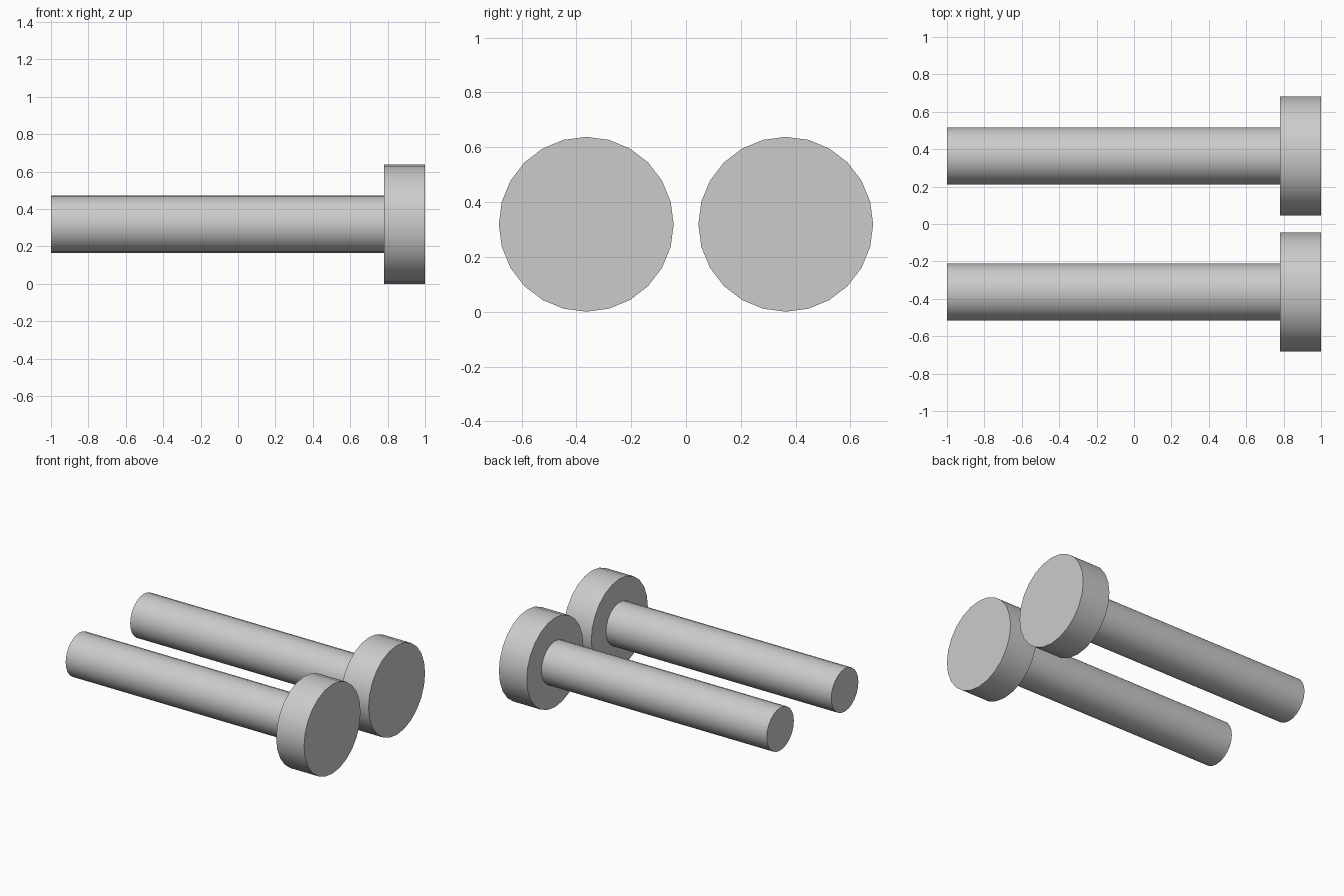
import bpy
from math import pi, radians

cube = bpy.data.objects.get("Cube")
if cube:
    bpy.data.objects.remove(cube, do_unlink=True)

steel = bpy.data.materials.new("grey steel")
steel.use_nodes = True
colour = (0.6, 0.6, 0.6, 1)
steel.diffuse_color = colour
steel.node_tree.nodes["Principled BSDF"].inputs["Base Color"].default_value = colour

HEAD_RADIUS = 0.319
SHAFT_RADIUS = 0.153
SPACING = 0.364
SHOULDER = 0.78  # x where the shaft meets the head


def rod(name, radius, x0, x1, y):
    """Smooth-sided cylinder lying along x."""
    bpy.ops.mesh.primitive_cylinder_add(
        vertices=24, radius=radius, depth=x1 - x0,
        location=((x0 + x1) / 2, y, HEAD_RADIUS), rotation=(0, pi / 2, 0))
    obj = bpy.context.object
    obj.name = name
    obj.data.materials.append(steel)
    bpy.ops.object.shade_smooth_by_angle(angle=radians(30))


# Two matching pins, each a long shaft with a wide flat head
for side, y in (("front", -SPACING), ("back", SPACING)):
    rod(side + "_pin_shaft", SHAFT_RADIUS, -1, SHOULDER, y)
    rod(side + "_pin_head", HEAD_RADIUS, SHOULDER, 1, y)
